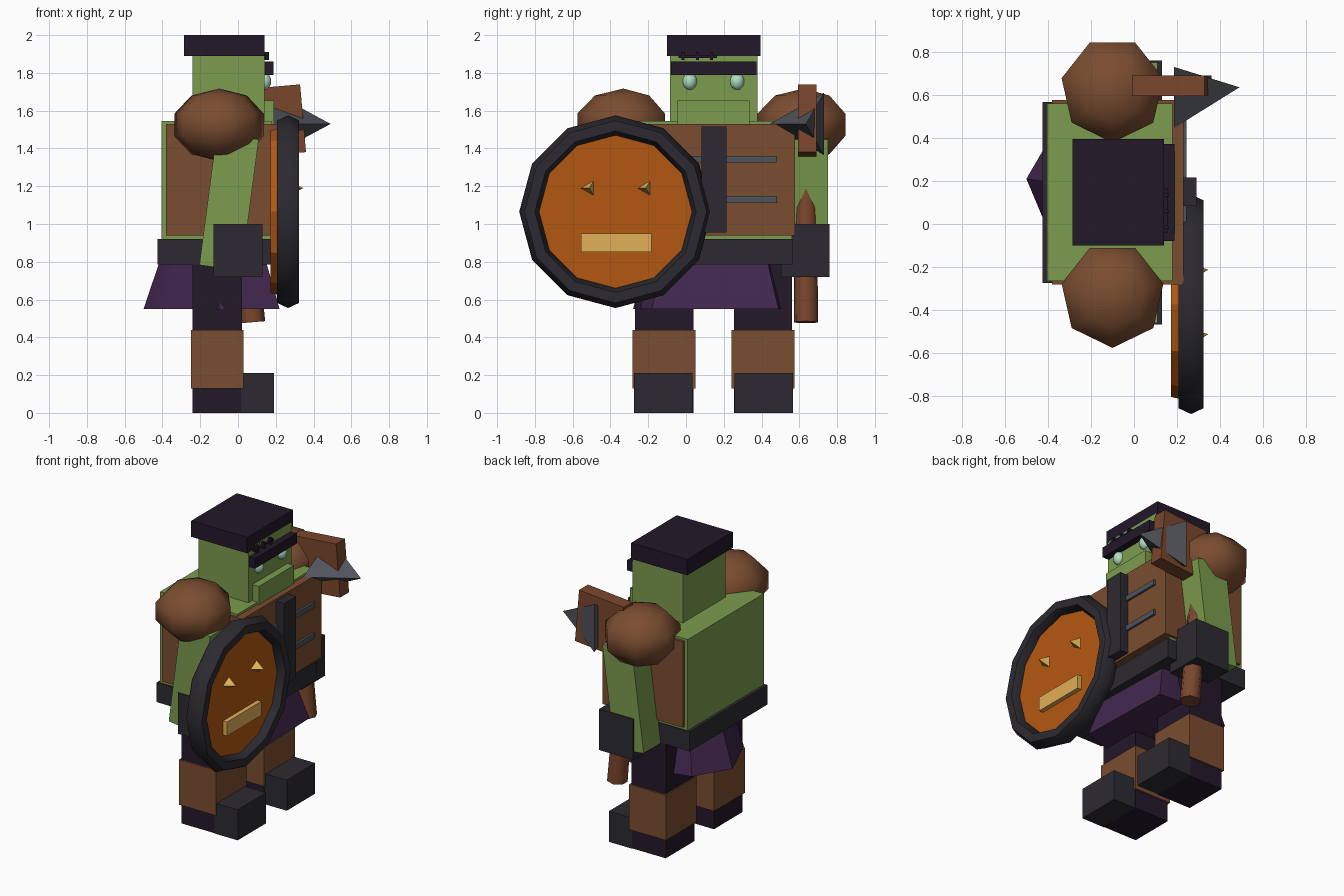
import bpy, bmesh, math
from mathutils import Matrix, Vector

if "Cube" in bpy.data.objects:
    bpy.data.objects.remove(bpy.data.objects["Cube"])

MID = 0.146  # body symmetry plane in y


def mat(name, r, g, b):
    m = bpy.data.materials.new(name)
    m.diffuse_color = tuple((c / 255) ** 2.2 for c in (r, g, b)) + (1,)
    m.use_nodes = True
    m.node_tree.nodes["Principled BSDF"].inputs["Base Color"].default_value = m.diffuse_color
    return m


GREEN = mat("green", 122, 155, 78)
BROWN = mat("brown", 122, 78, 52)
WOOD = mat("wood", 122, 72, 48)
DARK = mat("dark", 48, 46, 52)
NIGHT = mat("night", 40, 30, 46)
PURPLE = mat("purple", 68, 44, 80)
STEEL = mat("steel", 82, 84, 92)
ORANGE = mat("orange", 178, 88, 24)
GOLD = mat("gold", 224, 174, 88)
EYE = mat("eye", 175, 220, 190)


def finish(name, bm, m, smooth=None):
    bmesh.ops.recalc_face_normals(bm, faces=bm.faces)
    me = bpy.data.meshes.new(name)
    bm.to_mesh(me)
    bm.free()
    me.materials.append(m)
    ob = bpy.data.objects.new(name, me)
    bpy.context.collection.objects.link(ob)
    if smooth:
        bpy.ops.object.select_all(action='DESELECT')
        ob.select_set(True)
        bpy.context.view_layer.objects.active = ob
        bpy.ops.object.shade_smooth_by_angle(angle=math.radians(smooth))
    return ob


def box(name, x, y, z, m, tilt=0):
    """Box from (min, max) ranges, tilted in the xz plane."""
    c = Vector([(a + b) / 2 for a, b in (x, y, z)])
    s = [b - a for a, b in (x, y, z)]
    bm = bmesh.new()
    bmesh.ops.create_cube(bm, size=1, matrix=Matrix.Translation(c)
                          @ Matrix.Rotation(math.radians(tilt), 4, 'Y') @ Matrix.Diagonal((*s, 1)))
    return finish(name, bm, m)


def cone(name, a, b, r1, r2, n, m, spin=0, smooth=None):
    """Cone or cylinder from point a to point b."""
    a, b = Vector(a), Vector(b)
    d = b - a
    bm = bmesh.new()
    rot = d.to_track_quat('Z', 'Y').to_matrix().to_4x4()
    bmesh.ops.create_cone(bm, cap_ends=True, segments=n, radius1=r1, radius2=r2, depth=d.length,
                          matrix=Matrix.Translation((a + b) / 2) @ rot
                          @ Matrix.Rotation(math.radians(spin), 4, 'Z'))
    return finish(name, bm, m, smooth)


def ball(name, c, s, u, v, m, spin=0):
    bm = bmesh.new()
    bmesh.ops.create_uvsphere(bm, u_segments=u, v_segments=v, radius=1,
                              matrix=Matrix.Translation(c) @ Matrix.Diagonal((*s, 1))
                              @ Matrix.Rotation(math.radians(spin), 4, 'Z'))
    return finish(name, bm, m, 80)


def spike(name, x0, tip, y, z, r, m):
    """Three-sided pyramid pointing along +x, one corner towards -y."""
    bm = bmesh.new()
    base = [bm.verts.new((x0, y + r * math.cos(t), z + r * math.sin(t)))
            for t in (math.pi, math.pi / 3, -math.pi / 3)]
    top = bm.verts.new((tip, y, z))
    bm.faces.new(base)
    for i in range(3):
        bm.faces.new((base[i], base[(i + 1) % 3], top))
    return finish(name, bm, m)


# head
box("head", (-.24, .14), (-.085, .378), (1.5, 1.92), GREEN)
box("hair_cap", (-.285, .14), (-.10, .395), (1.89, 2.0), NIGHT)
box("jaw", (.08, .19), (-.045, .336), (1.53, 1.655), GREEN)
box("brow", (.08, .187), (-.08, .372), (1.79, 1.86), NIGHT)
box("scar", (.12, .157), (-.04, .165), (1.88, 1.893), NIGHT)
for y in (-.015, .06, .135):
    box("scar_stitch", (.12, .163), (y - .008, y + .008), (1.868, 1.91), NIGHT)
for y in (.02, .271):
    ball("eye", (.138, y, 1.755), (.038, .038, .045), 12, 8, EYE)

# torso, vest and belt
box("torso", (-.405, .18), (-.265, .56), (.9, 1.545), GREEN)
box("vest", (-.38, .23), (-.28, .577), (.94, 1.53), BROWN)
box("belt", (-.425, .2), (-.275, .567), (.785, .92), DARK)
box("chest_strap", (.22, .29), (.083, .215), (.955, 1.515), DARK)
for z in (1.13, 1.343):
    box("vest_buckle", (.2, .245), (-.185, .483), (z - .018, z + .018), STEEL)

# skirt
rim = [(-.5, .21), (-.36, .45), (-.1, .51), (.2, .49), (.22, -.18), (-.1, -.28), (-.37, -.1)]
bm = bmesh.new()
low = [bm.verts.new((x, y, .55)) for x, y in rim]
high = [bm.verts.new((-.11 + (x + .11) * .68, .13 + (y - .13) * .76, .92)) for x, y in rim]
for i in range(7):
    j = (i + 1) % 7
    bm.faces.new((low[i], low[j], high[j], high[i]))
bm.faces.new(low)
bm.faces.new(high)
finish("skirt", bm, PURPLE, 35)

# limbs, mirrored about the body plane
for s in (-1, 1):
    def span(a, b):
        return tuple(sorted((MID + s * a, MID + s * b)))
    box("leg", (-.24, .02), span(.107, .416), (0, .86), NIGHT)
    box("shin_guard", (-.25, .03), span(.095, .428), (.13, .44), BROWN)
    box("foot", (.015, .19), span(.112, .42), (0, .21), DARK)
    box("arm", (-.16, .065), span(.42, .605), (.765, 1.465), GREEN, 7.5)
    box("wrist_guard", (-.13, .13), span(.357, .613), (.72, 1.0), DARK)
    ball("shoulder_pad", (-.1, MID + s * .477, 1.525), (.255, .257, .192), 7, 5, BROWN, 180)

# hammer
cone("hammer_handle", (.078, .635, .48), (-.02, .635, 1.6), .066, .055, 7, WOOD, 0, 60)
box("hammer_head", (.005, .345), (.594, .69), (1.365, 1.725), WOOD, -5)
spike("hammer_spike", .185, .49, .635, 1.53, .19, STEEL)

# shield
SY, SZ = -.373, 1.065
cone("shield_board", (.172, SY, SZ), (.275, SY, SZ), .43, .455, 12, ORANGE)
bm = bmesh.new()
rings = []
for i in range(12):
    t = math.tau * i / 12
    ring = []
    for k in range(6):
        p = math.tau * k / 6
        r = .455 + .055 * math.cos(p)
        ring.append(bm.verts.new((.265 + .068 * math.sin(p), SY + r * math.cos(t), SZ + r * math.sin(t))))
    rings.append(ring)
for i in range(12):
    a, b = rings[i], rings[(i + 1) % 12]
    for k in range(6):
        bm.faces.new((a[k], a[(k + 1) % 6], b[(k + 1) % 6], b[k]))
finish("shield_rim", bm, DARK, 65)
for y in (-.512, -.212):
    spike("shield_stud", .27, .345, y, 1.19, .047, GOLD)
box("shield_plate", (.25, .305), (-.555, -.182), (.853, .95), GOLD)
